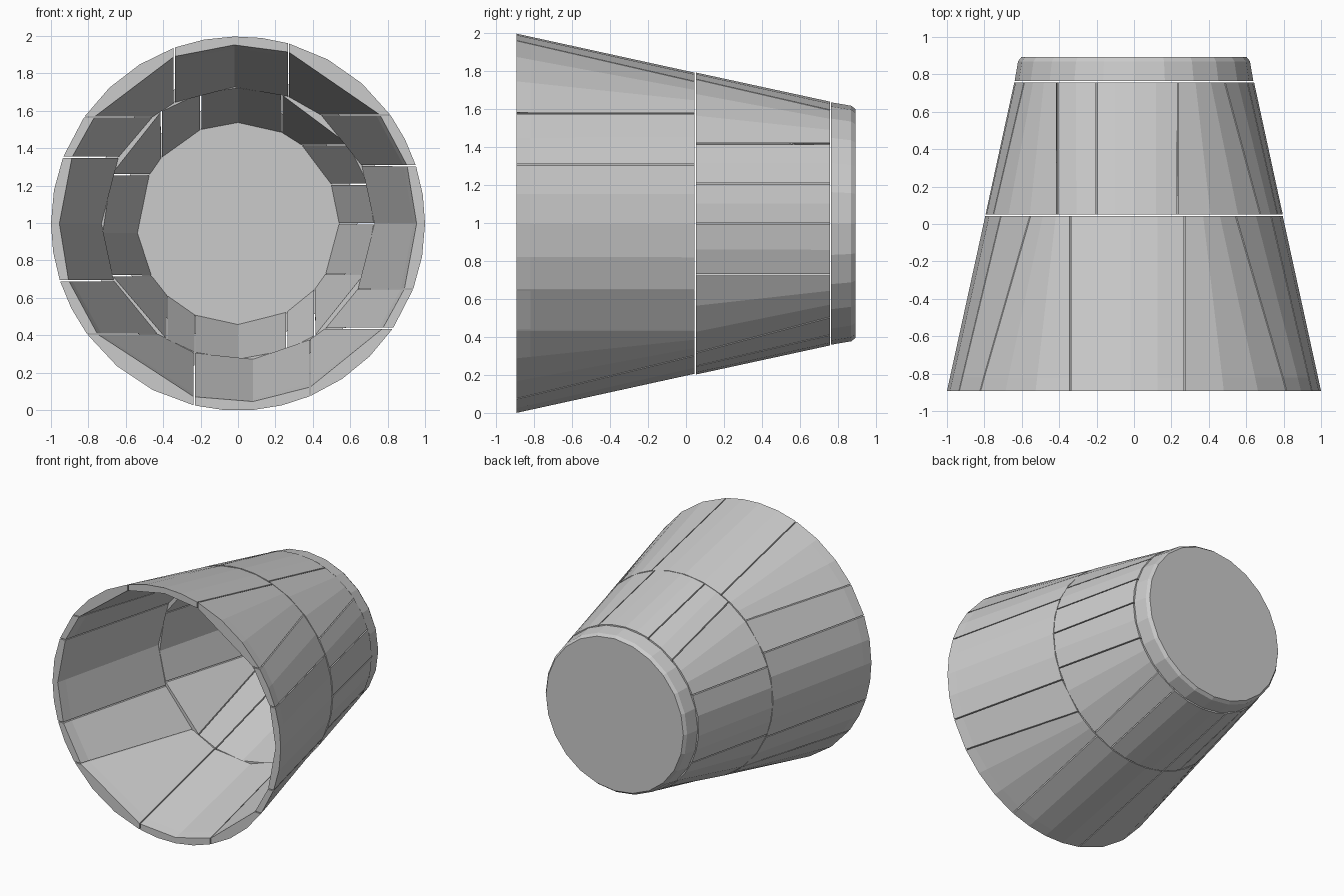
import bpy, bmesh
from math import atan2, cos, sin, sqrt, pi, ceil

if "Cube" in bpy.data.objects:
    bpy.data.objects.remove(bpy.data.objects["Cube"])

CZ = 0.997          # height of the bucket's axis (runs along y)
GAP = 0.004         # half width of the crack between planks


def cut_angle(cut, r):
    """Angle at radius r of a straight cut: (axis, position, side of circle, gap)."""
    axis, v, side, _ = cut
    other = side * sqrt(r * r - v * v)
    return atan2(other, v) if axis == 'x' else atan2(v, other)


def loft(name, rings):
    """Closed solid through a list of equal-length point rings."""
    bm = bmesh.new()
    rows = [[bm.verts.new(p) for p in ring] for ring in rings]
    n = len(rows[0])
    for a, b in zip(rows, rows[1:]):
        for i in range(n):
            j = (i + 1) % n
            bm.faces.new((a[i], a[j], b[j], b[i]))
    bm.faces.new(rows[0])
    bm.faces.new(rows[-1])
    bmesh.ops.recalc_face_normals(bm, faces=bm.faces)
    me = bpy.data.meshes.new(name)
    bm.to_mesh(me)
    bm.free()
    ob = bpy.data.objects.new(name, me)
    bpy.context.collection.objects.link(ob)
    return ob


def plank_ring(name, cuts, profile):
    """Clockwise cuts; profile rows are (y, outer radius, inner radius)."""
    for k, start in enumerate(cuts):
        end = cuts[(k + 1) % len(cuts)]
        rings, steps = [], None
        for y, ro, ri in profile:
            def span(r):
                a = cut_angle(start, r) - GAP * start[3] / r
                b = cut_angle(end, r) + GAP * end[3] / r
                while b > a:
                    b -= 2 * pi
                return a, b
            a, b = span(ro)
            steps = steps or max(1, ceil((a - b) / 0.24))
            pts = [(ro, a + (b - a) * i / steps) for i in range(steps + 1)]
            a, b = span(ri)          # inner side is one flat face
            pts += [(ri, b), (ri, a)]
            rings.append([(r * cos(t), y, CZ + r * sin(t)) for r, t in pts])
        loft(f"{name}_{k + 1}", rings)


# Wide front ring of planks
front_cuts = [
    ('x', -0.34, 1, 1), ('x', -0.02, 1, 0), ('x', 0.27, 1, 1),
    ('z', 0.58, 1, 1), ('z', 0.31, 1, 1), ('z', 0.0, 1, 0),
    ('z', -0.35, 1, 1), ('z', -0.56, 1, 1),
    ('x', 0.385, -1, 1), ('x', 0.08, -1, 0), ('x', -0.235, -1, 1),
    ('z', -0.59, -1, 1), ('z', -0.305, -1, 1), ('z', 0.0, -1, 0),
    ('z', 0.355, -1, 1), ('z', 0.57, -1, 1)]
plank_ring("front_plank", front_cuts,
           [(-0.893, 1.0, 0.955), (-0.82, 0.984, 0.938), (0.044, 0.795, 0.73)])

# Narrower back ring of planks
back_cuts = [
    ('x', -0.2, 1, 1), ('x', 0.0, 1, 0), ('x', 0.235, 1, 1),
    ('z', 0.42, 1, 1), ('z', 0.21, 1, 1), ('z', 0.0, 1, 1),
    ('z', -0.27, 1, 1), ('x', 0.41, -1, 1), ('x', 0.26, -1, 1),
    ('x', 0.0, -1, 0), ('x', -0.23, -1, 1), ('x', -0.38, -1, 1),
    ('z', -0.28, -1, 1), ('z', -0.05, -1, 0), ('z', 0.26, -1, 1),
    ('x', -0.41, 1, 1)]
plank_ring("back_plank", back_cuts,
           [(0.052, 0.795, 0.725), (0.757, 0.642, 0.54)])

# Solid base disc with a chamfered rim
SIDES = 24
loft("base_disc", [
    [(r * cos(2 * pi * i / SIDES), y, CZ + r * sin(2 * pi * i / SIDES))
     for i in range(SIDES)]
    for y, r in [(0.764, 0.638), (0.87, 0.62), (0.893, 0.602)]])
